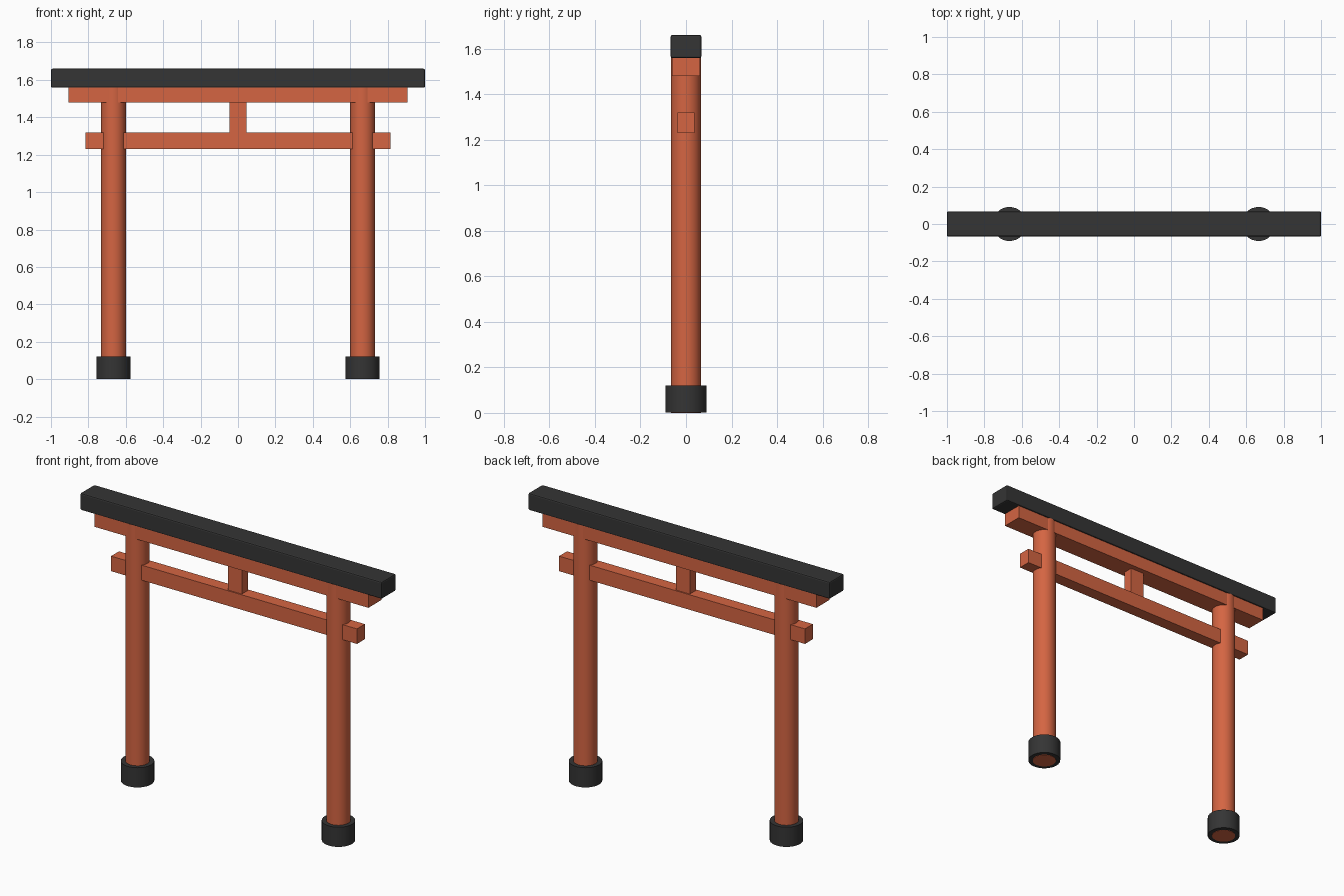
import bpy
import math

cube = bpy.data.objects.get("Cube")
if cube:
    bpy.data.objects.remove(cube, do_unlink=True)


def make_material(name, colour):
    mat = bpy.data.materials.new(name)
    mat.use_nodes = True
    mat.diffuse_color = colour
    mat.node_tree.nodes["Principled BSDF"].inputs["Base Color"].default_value = colour
    return mat


vermilion = make_material("vermilion_wood", (0.66, 0.13, 0.055, 1))
charcoal = make_material("charcoal_black", (0.035, 0.035, 0.035, 1))


def beam(name, half_x, half_y, z0, z1, mat, bevel=0):
    """Box centred on x and y, between two heights."""
    bpy.ops.mesh.primitive_cube_add(size=2, location=(0, 0, (z0 + z1) / 2))
    obj = bpy.context.object
    obj.name = name
    obj.scale = (half_x, half_y, (z1 - z0) / 2)
    bpy.ops.object.transform_apply(location=False, rotation=False, scale=True)
    obj.data.materials.append(mat)
    if bevel:
        mod = obj.modifiers.new("soft_edges", "BEVEL")
        mod.width = bevel
        mod.segments = 2
    return obj


def column(name, x, radius, z0, z1, mat):
    """Upright smooth-sided cylinder between two heights."""
    bpy.ops.mesh.primitive_cylinder_add(
        vertices=32, radius=radius, depth=z1 - z0, location=(x, 0, (z0 + z1) / 2))
    obj = bpy.context.object
    obj.name = name
    obj.data.materials.append(mat)
    bpy.ops.object.shade_smooth_by_angle(angle=math.radians(30))
    return obj


# Pillars and their footings, one pair per side
for side, x in (("left", 0.666), ("right", -0.666)):
    column(side + "_pillar", x, 0.066, 0, 1.56, vermilion)
    column(side + "_footing", x, 0.091, 0.002, 0.12, charcoal)

# Horizontal beams, centre strut and top lintel
beam("lower_tie_beam", 0.815, 0.0375, 1.23, 1.32, vermilion)
beam("centre_strut", 0.046, 0.03, 1.32, 1.48, vermilion)
beam("upper_beam", 0.907, 0.061, 1.48, 1.56, vermilion)
beam("top_lintel", 1.0, 0.0675, 1.558, 1.66, charcoal, bevel=0.008)
